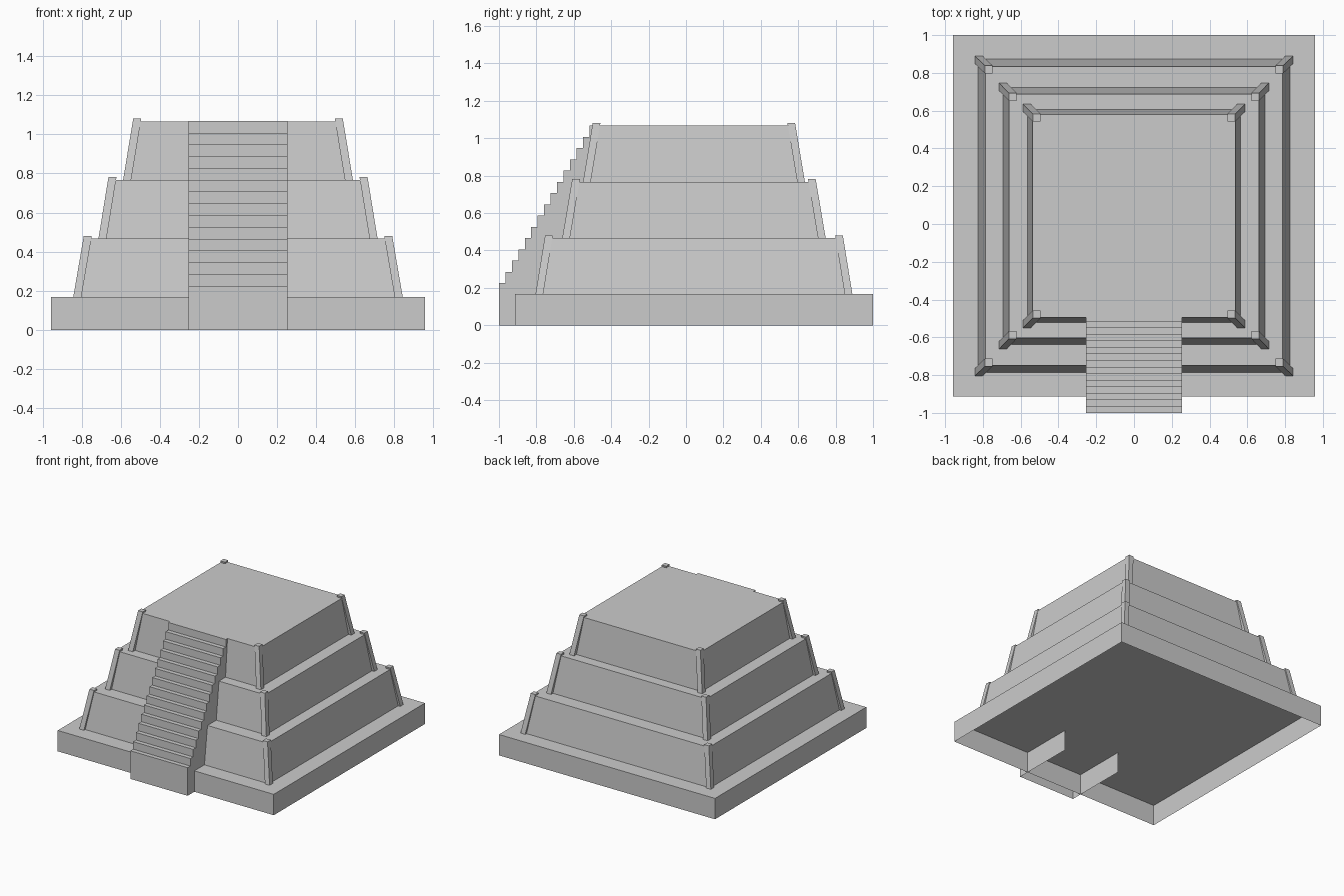
import bpy

if "Cube" in bpy.data.objects:
    bpy.data.objects.remove(bpy.data.objects["Cube"])

CY = 0.0425  # centre of the pyramid body; the stair projects forward of it


def make_object(name, verts, faces):
    mesh = bpy.data.meshes.new(name)
    mesh.from_pydata(verts, [], faces)
    mesh.update()
    obj = bpy.data.objects.new(name, mesh)
    bpy.context.collection.objects.link(obj)
    return obj


def rect(x0, x1, y0, y1, z):
    return [(x0, y0, z), (x1, y0, z), (x1, y1, z), (x0, y1, z)]


def loft(name, low, high, bottom=False):
    """Join two four-point rings with sides and a top; underside is optional."""
    faces = [(i, (i + 1) % 4, (i + 1) % 4 + 4, i + 4) for i in range(4)]
    faces.append((4, 5, 6, 7))
    if bottom:
        faces.append((3, 2, 1, 0))
    return make_object(name, low + high, faces)


def centred(hx, hy, z):
    return rect(-hx, hx, CY - hy, CY + hy, z)


# Base plinth, open underneath
loft("base_plinth", centred(0.957, 0.957, 0), centred(0.957, 0.957, 0.167))

# Sloping tiers with leaning corner posts
# (wall bottom x, y, wall top x, y, post bottom x, y, post top x, y)
TIERS = [
    (0.825, 0.830, 0.787, 0.791, 0.843, 0.847, 0.789, 0.796),
    (0.693, 0.680, 0.662, 0.646, 0.714, 0.704, 0.663, 0.651),
    (0.563, 0.563, 0.537, 0.538, 0.588, 0.593, 0.536, 0.541),
]
POST = 0.041
for n, (bx, by, tx, ty, pbx, pby, ptx, pty) in enumerate(TIERS):
    z0 = 0.167 + 0.30 * n
    z1 = z0 + 0.30
    loft(f"tier_{n + 1}", centred(bx, by, z0), centred(tx, ty, z1))
    for sx in (-1, 1):
        for sy in (-1, 1):
            def post_ring(hx, hy, z):
                xs = sorted((sx * hx, sx * (hx - POST)))
                ys = sorted((CY + sy * hy, CY + sy * (hy - POST)))
                return rect(*xs, *ys, z)
            loft(f"corner_post_{n + 1}", post_ring(pbx, pby, z0),
                 post_ring(ptx, pty, z1 + 0.014), bottom=True)

# Front staircase: stepped profile swept across x, open at the back and underside
STEPS, RUN, RISE, FIRST, BACK, HALF = 15, 0.0345, 0.0602, 0.225, -0.485, 0.254
profile = [(-1.0, 0.0)]
for i in range(STEPS):
    z = FIRST + i * RISE
    y_end = BACK if i == STEPS - 1 else -1 + (i + 1) * RUN
    profile += [(-1 + i * RUN, z), (y_end, z)]
profile.append((BACK, 0.0))
count = len(profile)
verts = [(x, y, z) for x in (-HALF, HALF) for y, z in profile]
faces = [(i, i + count, i + count + 1, i + 1) for i in range(count - 2)]
faces += [tuple(range(count)), tuple(range(2 * count - 1, count - 1, -1))]
make_object("front_staircase", verts, faces)
